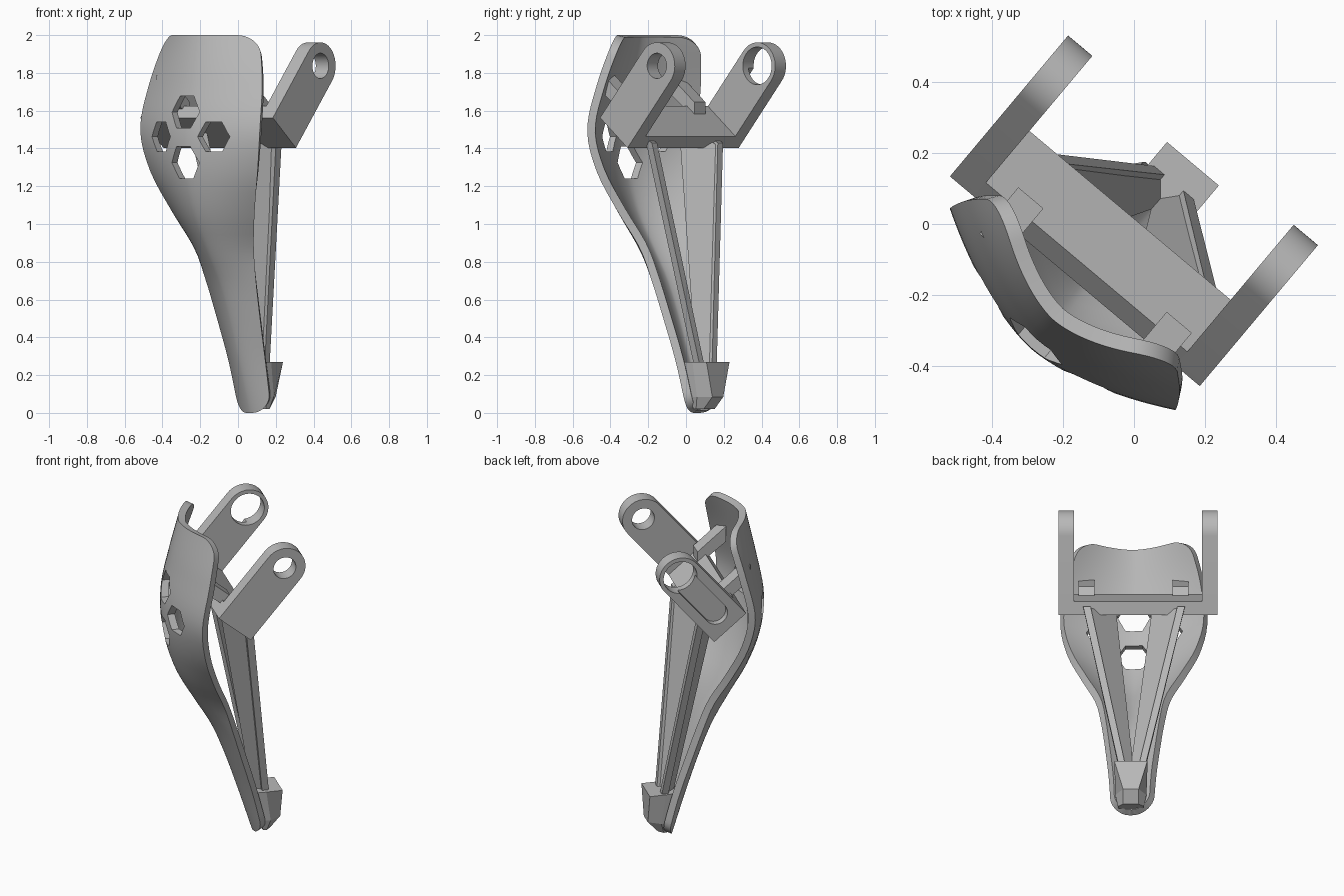
import bpy, bmesh, math
from mathutils import Matrix

if "Cube" in bpy.data.objects:
    bpy.data.objects.remove(bpy.data.objects["Cube"], do_unlink=True)

TURN = Matrix.Rotation(math.radians(-40), 4, "Z")   # whole assembly is yawed
TILT = math.radians(50)                             # slope of the mounting arms
MID = -0.024                                        # sideways centre of the bracket

grey = bpy.data.materials.new("plain_grey")
grey.use_nodes = True
grey.diffuse_color = (0.48, 0.48, 0.48, 1)
grey.node_tree.nodes["Principled BSDF"].inputs["Base Color"].default_value = (0.48, 0.48, 0.48, 1)


def make(name, verts, faces):
    mesh = bpy.data.meshes.new(name)
    mesh.from_pydata([tuple(v) for v in verts], [], faces)
    mesh.transform(TURN)
    mesh.materials.append(grey)
    obj = bpy.data.objects.new(name, mesh)
    bpy.context.collection.objects.link(obj)
    return obj


def loft(name, *rings):
    """Solid through rings of equal point count, capped at both ends."""
    n = len(rings[0])
    faces = [tuple(range(n))[::-1], tuple(range(n * (len(rings) - 1), n * len(rings)))]
    for r in range(len(rings) - 1):
        for i in range(n):
            j = (i + 1) % n
            faces.append((r * n + i, r * n + j, (r + 1) * n + j, (r + 1) * n + i))
    obj = make(name, [p for ring in rings for p in ring], faces)
    bm = bmesh.new()
    bm.from_mesh(obj.data)
    bmesh.ops.recalc_face_normals(bm, faces=bm.faces)
    bm.to_mesh(obj.data)
    bm.free()
    return obj


def slope(t, w):
    """Point (y, z) at t along the arms and w across them."""
    c, s = math.cos(TILT), math.sin(TILT)
    return (-0.04 + t * c - w * s, 1.403 + t * s + w * c)


def prism(name, profile, x0, x1):
    return loft(name, *[[(x, y, z) for y, z in profile] for x in (x0, x1)])


def arc(t, w, r, a0, a1, n):
    return [slope(t + r * math.cos(a0 + (a1 - a0) * i / n),
                  w + r * math.sin(a0 + (a1 - a0) * i / n)) for i in range(n + 1)]


def select(obj):
    bpy.ops.object.select_all(action="DESELECT")
    bpy.context.view_layer.objects.active = obj
    obj.select_set(True)


def use(obj, kind, **settings):
    select(obj)
    mod = obj.modifiers.new(kind.lower(), kind)
    for key, value in settings.items():
        setattr(mod, key, value)
    bpy.ops.object.modifier_apply(modifier=mod.name)


def cut(obj, cutter):
    use(obj, "BOOLEAN", operation="DIFFERENCE", solver="EXACT", object=cutter)
    bpy.data.objects.remove(cutter, do_unlink=True)


def smooth(obj, angle):
    select(obj)
    bpy.ops.object.shade_smooth_by_angle(angle=math.radians(angle))


# Mounting arms with round ends and pivot holes
R, REACH = 0.124, 0.463
half = math.pi / 2
arm_profile = [slope(0, 2 * R), slope(0, 0)] + arc(REACH, R, R, -half, half, 24)
arms = {}
for side, name, hole in ((1, "left_arm", 0.067), (-1, "right_arm", 0.1)):
    arm = prism(name, arm_profile, MID + side * 0.369, MID + side * 0.458)
    round_hole = arc(REACH, R, hole, 0, 2 * math.pi, 32)[:-1]
    cut(arm, prism("hole_cutter", round_hole, MID + side * 0.3, MID + side * 0.5))
    arms[side] = arm

# Long recess on the outside of one arm
slot = arc(REACH, R, 0.068, -half, half, 12) + arc(0.13, R, 0.068, half, 3 * half, 12)
cut(arms[-1], prism("slot_cutter", slot, MID - 0.415, MID - 0.5))
for arm in arms.values():
    smooth(arm, 30)

# Sloped cross plate between the arms
plate = [slope(0, 0), slope(0.08, 0), slope(0.08, 2 * R), slope(0, 2 * R)]
prism("cross_plate", plate, MID - 0.371, MID + 0.371)

# Pegs rising from the plate into the shield
peg = [(-0.13, 1.56), (-0.13, 1.645), (-0.3, 1.787), (-0.3, 1.69)]
for side, name in ((1, "left_peg"), (-1, "right_peg")):
    x = 0.003 + side * 0.272
    prism(name, peg, x - 0.046, x + 0.046)

# Tapering struts: an oblique web with a rib on its rear edge
for side, name in ((1, "left_strut"), (-1, "right_strut")):
    def ring(points, z, shift):
        return [(shift + side * x, y, z + dz) for x, y, dz in points]
    foot_web = [(0.055, 0.148, 0), (0.03, 0.158, 0), (-0.02, 0.10, 0), (0.005, 0.085, 0)]
    head_web = [(0.28, -0.012, 0), (0.25, 0.0, 0), (0.108, -0.14, 0.11), (0.145, -0.16, 0.13)]
    loft(name + "_web", ring(foot_web, 0.2, 0.012), ring(head_web, 1.42, 0))
    foot_rib = [(0.06, 0.13, 0), (0.06, 0.17, 0), (0.022, 0.17, 0), (0.022, 0.13, 0)]
    head_rib = [(0.293, -0.035, 0.02), (0.293, 0.01, 0), (0.25, 0.01, 0), (0.25, -0.035, 0.02)]
    loft(name + "_rib", ring(foot_rib, 0.2, 0.012), ring(head_rib, 1.43, 0))

# Foot block: height, front half width and depth, rear half width and depth
levels = ((0.02, 0.07, 0.125, 0.045, 0.175), (0.085, 0.085, 0.11, 0.045, 0.235),
          (0.27, 0.09, 0.06, 0.095, 0.236))
rings = []
for z, front, y0, rear, y1 in levels:
    ym = y0 + 0.45 * (y1 - y0)
    rings.append([(0.018 + x, y, z) for x, y in (
        (-front, y0), (front, y0), (front + 0.005, ym), (rear, y1),
        (-rear, y1), (-front - 0.005, ym))])
loft("foot_block", *rings)

# Shield: height, half width, front depth, wrap depth
KEYS = ((0.0, 0.122, 0.08, 0.05), (0.27, 0.138, -0.005, 0.07), (0.52, 0.162, -0.09, 0.08),
        (0.7, 0.184, -0.165, 0.10), (0.87, 0.216, -0.265, 0.145), (1.06, 0.294, -0.37, 0.165),
        (1.28, 0.382, -0.438, 0.155), (1.5, 0.424, -0.453, 0.14), (1.75, 0.4, -0.408, 0.145),
        (2.0, 0.333, -0.352, 0.15))


def sample(z):
    """Smooth curve through the shield keys."""
    k = max(i for i in range(len(KEYS) - 1) if KEYS[i][0] <= z + 1e-9)
    a, b = KEYS[k], KEYS[k + 1]
    p, q = KEYS[max(k - 1, 0)], KEYS[min(k + 2, len(KEYS) - 1)]
    d = b[0] - a[0]
    f = (z - a[0]) / d
    out = []
    for c in (1, 2, 3):
        m0 = (b[c] - p[c]) / (b[0] - p[0]) * d
        m1 = (q[c] - a[c]) / (q[0] - a[0]) * d
        out.append((2 * f**3 - 3 * f**2 + 1) * a[c] + (f**3 - 2 * f**2 + f) * m0
                   + (3 * f**2 - 2 * f**3) * b[c] + (f**3 - f**2) * m1)
    return out


ROWS, COLS = 56, 28
verts, faces = [], []
for i in range(ROWS + 1):
    z = 1 - math.cos(math.pi * i / ROWS)
    wide, front, wrap = sample(z)
    gap, r = (2 - z, 0.1) if z > 1 else (z, 0.1)
    rounded = wide
    if gap < r:
        rounded = wide - r + math.sqrt(max(r * r - (r - gap) ** 2, 0))
    for j in range(COLS + 1):
        x = rounded * (2 * j / COLS - 1)
        y = front + wrap * abs(x / wide) ** 1.7 - 0.013 * x / wide
        verts.append((x + 0.01 * (1 - z / 1.6), y, z))
for i in range(ROWS):
    for j in range(COLS):
        a = i * (COLS + 1) + j
        faces.append((a, a + 1, a + COLS + 2, a + COLS + 1))
shield = make("shield", verts, faces)
use(shield, "SOLIDIFY", thickness=0.043, offset=-1)

# Four hexagonal vents in the shield
for x, z, r in ((0, 1.592, 0.098), (0, 1.325, 0.098), (0.185, 1.462, 0.09), (-0.19, 1.462, 0.09)):
    hexagon = [(x + r * math.cos(k * math.pi / 3), z + r * math.sin(k * math.pi / 3)) for k in range(6)]
    cut(shield, loft("vent_cutter", *[[(hx, y, hz) for hx, hz in hexagon] for y in (-0.6, -0.22)]))
smooth(shield, 35)
